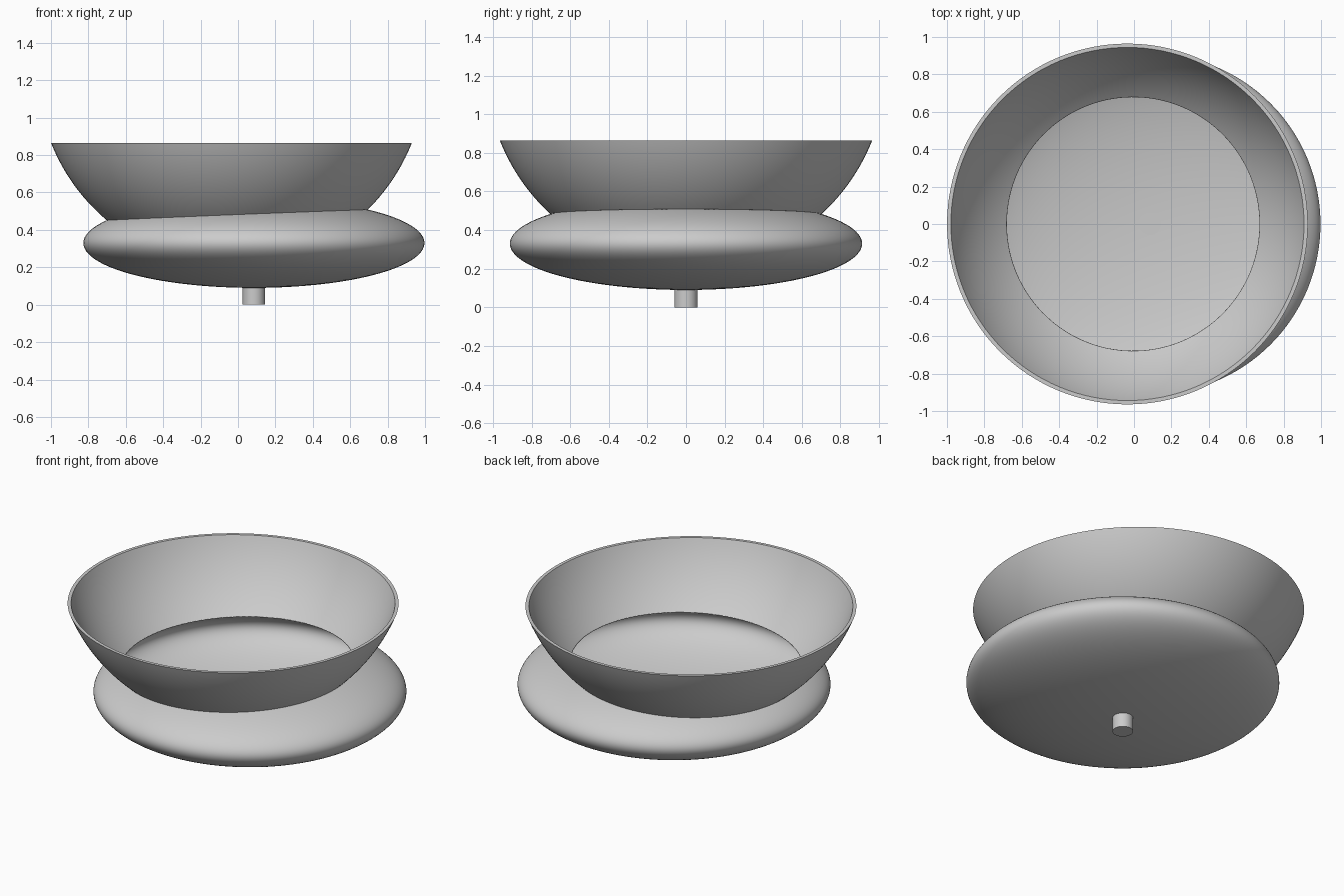
import bpy, bmesh
from math import sin, cos, pi, radians, acos
from mathutils import Vector

if "Cube" in bpy.data.objects:
    bpy.data.objects.remove(bpy.data.objects["Cube"])

SEGMENTS = 128
BOWL_CENTRE = Vector((-0.035, 0, 1.246))
BOWL_TOP = 0.865
OUTER, INNER = 1.037, 1.018
BASE_CENTRE = Vector((0.085, 0, 0.33))
BASE_SIZE = Vector((0.912, 0.912, 0.24))

grey = bpy.data.materials.new("plain grey")
grey.use_nodes = True
grey.diffuse_color = (0.6, 0.6, 0.6, 1)
grey.node_tree.nodes["Principled BSDF"].inputs["Base Color"].default_value = (0.6, 0.6, 0.6, 1)


def on_ellipsoid(centre, size, tilt, turn):
    """Point at an angle from the upper pole and a turn about the axis."""
    return centre + Vector((size[0] * sin(tilt) * cos(turn),
                            size[1] * sin(tilt) * sin(turn), size[2] * cos(tilt)))


def inside_base(p):
    d = p - BASE_CENTRE
    return sum((d[i] / BASE_SIZE[i]) ** 2 for i in range(3)) < 1


def inside_bowl(p):
    return (p - BOWL_CENTRE).length < INNER


def crossing(test, point, low, high):
    """Tilt between low and high where the test changes."""
    start = test(point(low))
    for _ in range(40):
        mid = (low + high) / 2
        if test(point(mid)) == start:
            low = mid
        else:
            high = mid
    return low


def loft(name, columns, closed):
    """Join equal columns of points into a surface round the axis."""
    bm = bmesh.new()
    grid = [[bm.verts.new(p) for p in col] for col in columns]
    rows = len(grid[0])
    for i, col in enumerate(grid):
        nxt = grid[(i + 1) % len(grid)]
        for j in range(rows if closed else rows - 1):
            k = (j + 1) % rows
            bm.faces.new((col[j], col[k], nxt[k], nxt[j]))
    bmesh.ops.remove_doubles(bm, verts=bm.verts, dist=1e-5)
    bmesh.ops.recalc_face_normals(bm, faces=bm.faces)
    mesh = bpy.data.meshes.new(name)
    bm.to_mesh(mesh)
    bm.free()
    ob = bpy.data.objects.new(name, mesh)
    bpy.context.collection.objects.link(ob)
    return ob


def finish(ob):
    ob.data.materials.append(grey)
    bpy.ops.object.select_all(action='DESELECT')
    ob.select_set(True)
    bpy.context.view_layer.objects.active = ob
    bpy.ops.object.shade_smooth_by_angle(angle=radians(30))


turns = [2 * pi * i / SEGMENTS for i in range(SEGMENTS)]


# Flaring bowl wall, trimmed where it meets the base
def bowl_side(radius, turn, steps=20):
    def point(tilt):
        return on_ellipsoid(BOWL_CENTRE, (radius,) * 3, tilt, turn)
    top = acos((BOWL_TOP - BOWL_CENTRE.z) / radius)
    end = crossing(inside_base, point, top, radians(150))
    return [point(top + (end - top) * i / steps) for i in range(steps + 1)]


finish(loft("bowl_wall", [bowl_side(OUTER, t) + bowl_side(INNER, t)[::-1]
                          for t in turns], True))


# Hollow flattened base, open where the bowl sits
def base_column(turn, steps=48):
    def point(tilt):
        return on_ellipsoid(BASE_CENTRE, BASE_SIZE, tilt, turn)
    lip = crossing(inside_bowl, point, 0, pi / 2)
    return [point(lip + (pi - lip) * i / steps) for i in range(steps + 1)]


base = loft("hollow_base", [base_column(t) for t in turns], False)
# Outward normals: the lowest face must point down
if min(base.data.polygons, key=lambda f: f.center.z).normal.z > 0:
    base.data.flip_normals()
shell = base.modifiers.new("thin shell", 'SOLIDIFY')
shell.thickness = 0.005
shell.offset = -1
finish(base)

# Short stem under the base
bpy.ops.mesh.primitive_cylinder_add(vertices=48, radius=0.06, depth=0.1,
                                    location=(BASE_CENTRE.x, 0, 0.05))
stem = bpy.context.object
stem.name = "stem"
finish(stem)
